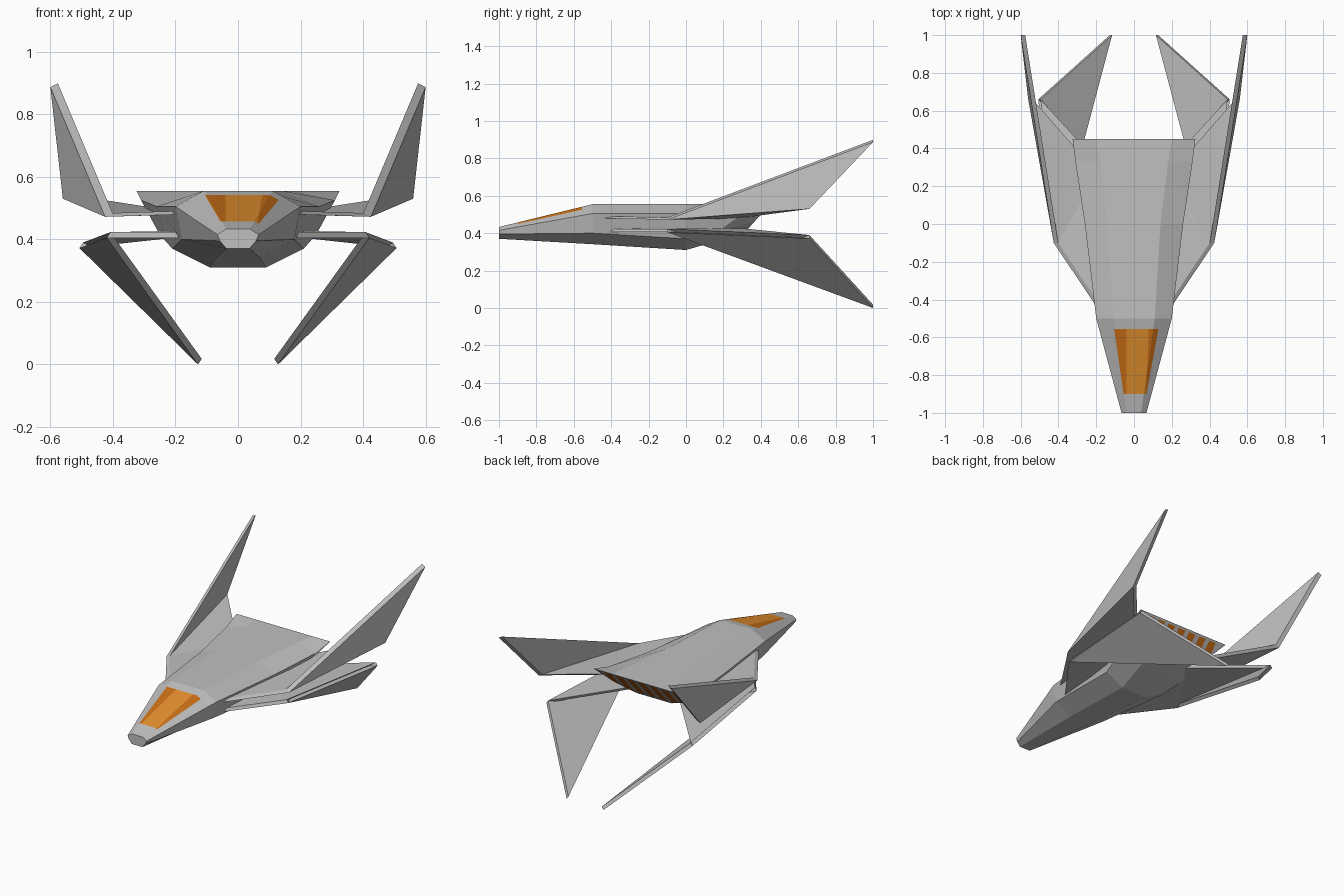
import bpy, bmesh
from mathutils import Vector

if "Cube" in bpy.data.objects:
    bpy.data.objects.remove(bpy.data.objects["Cube"])


def material(name, rgb):
    m = bpy.data.materials.new(name)
    m.diffuse_color = (*rgb, 1)
    m.use_nodes = True
    m.node_tree.nodes["Principled BSDF"].inputs["Base Color"].default_value = m.diffuse_color
    return m


GREY = material("hull grey", (0.53, 0.53, 0.53))
AMBER = material("light amber", (0.78, 0.28, 0.028))
DEEP = material("deep amber", (0.60, 0.16, 0.008))


def add_object(name, bm, mats):
    me = bpy.data.meshes.new(name)
    bm.to_mesh(me)
    bm.free()
    for m in mats:
        me.materials.append(m)
    ob = bpy.data.objects.new(name, me)
    bpy.context.collection.objects.link(ob)
    return ob


def cut(bm, faces, co, no):
    geom = set(faces)
    for f in faces:
        geom.update(f.edges)
        geom.update(f.verts)
    bmesh.ops.bisect_plane(bm, geom=list(geom), plane_co=co, plane_no=no, dist=1e-5)


# Fuselage: right half of each eight-sided ring (top, shoulder, low, bottom)
rings = [
    [(.038, -1, .433), (.066, -1, .415), (.058, -1, .395), (.037, -1, .370)],
    [(.11, -.5, .555), (.20, -.5, .505), (.18, -.5, .400), (.07, -.5, .341)],
    [(.14, 0, .555), (.26, 0, .505), (.21, 0, .370), (.09, 0, .310)],
    [(.18, .33, .555), (.31, .33, .525), (.25, .18, .415), (.11, .18, .362)],
    [(.20, .45, .555), (.325, .45, .555), (.24, .364, .46), (.12, .315, .405)],
]
bm = bmesh.new()
loops = []
for half in rings:
    pts = half + [(-x, y, z) for x, y, z in reversed(half)]
    loops.append([bm.verts.new(p) for p in pts])
for a, b in zip(loops, loops[1:]):
    for i in range(8):
        j = (i + 1) % 8
        bm.faces.new((a[i], a[j], b[j], b[i]))
bm.faces.new(loops[0])
bm.faces.new(loops[-1])
bmesh.ops.recalc_face_normals(bm, faces=bm.faces)


# Canopy: cut its tapered outline and inner bands into the upper nose faces
def upper_nose():
    return [f for f in bm.faces if f.normal.z > .2 and f.calc_center_median().y < -.5]


Y0, Y1 = -.9, -.555
lines = [(-.055, -.105), (-.04, -.04), (.063, .078), (.066, .13)]
for y in (Y0, Y1):
    cut(bm, upper_nose(), (0, y, 0), (0, 1, 0))
for x0, x1 in lines:
    cut(bm, upper_nose(), (x0, Y0, 0), (Y1 - Y0, x0 - x1, 0))
for f in upper_nose():
    c = f.calc_center_median()
    if Y0 < c.y < Y1:
        t = (c.y - Y0) / (Y1 - Y0)
        band = sum(c.x > x0 + (x1 - x0) * t for x0, x1 in lines)
        f.material_index = (0, 2, 1, 2, 0)[band]


# Engine grille: vertical strips cut into the sloping rear face
def rear_faces():
    return [f for f in bm.faces if f.normal.y > .45 and f.calc_center_median().y > .3]


strips, width, gap = 7, .05, .078
for k in range(strips):
    mid = (k - (strips - 1) / 2) * gap
    for s in (-1, 1):
        cut(bm, rear_faces(), (mid + s * width / 2, 0, 0), (1, 0, 0))
for z in (.42, .545):
    cut(bm, rear_faces(), (0, 0, z), (0, 0, 1))
for f in rear_faces():
    c = f.calc_center_median()
    k = round(c.x / gap)
    if abs(k) <= strips // 2 and abs(c.x - k * gap) < width * .5 and .42 < c.z < .545:
        f.material_index = 2
add_object("fuselage", bm, [GREY, AMBER, DEEP])


# Wings: a root plate and a bent triangular fin, given thickness by a shifted copy
def wing(name, points, shift):
    bm = bmesh.new()
    for side in (1, -1):
        sheets = []
        for k in (0, 1):
            sheets.append([bm.verts.new(((p[0] + k * shift[0]) * side, p[1], p[2] + k * shift[2]))
                           for p in points])
        for sheet in sheets:
            f, a, b, c, d = sheet
            for tri in ((f, a, d), (a, b, d), (a, c, b)):
                bm.faces.new(tri)
        s, t = sheets
        for i, j in ((0, 1), (1, 3), (3, 2), (2, 4), (4, 0)):
            bm.faces.new((s[i], s[j], t[j], t[i]))
    bmesh.ops.recalc_face_normals(bm, faces=bm.faces)
    add_object(name, bm, [GREY])


# Points: root front, kink, rear corner, tip, root rear
wing("upper_wings", [(.17, -.48, .480), (.425, -.1, .472), (.56, .66, .53),
                     (.60, 1, .887), (.22, .27, .478)], (-.024, 0, .012))
wing("lower_wings", [(.14, -.47, .405), (.42, -.1, .405), (.507, .66, .372),
                     (.128, 1, 0), (.16, .28, .41)], (-.012, 0, .018))
